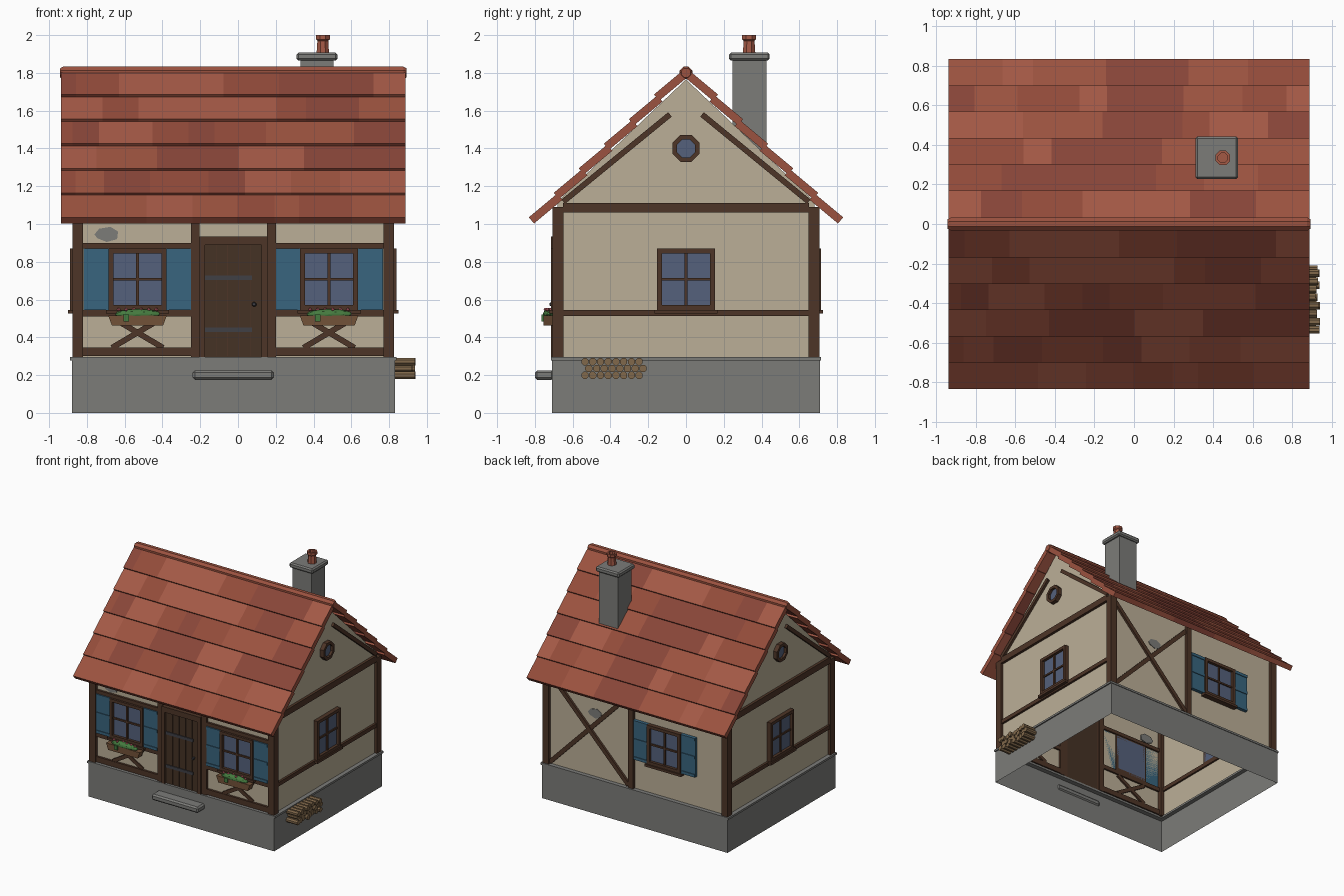
import bpy, bmesh, math, random
from mathutils import Matrix, Vector

if "Cube" in bpy.data.objects:
    bpy.data.objects.remove(bpy.data.objects["Cube"])

random.seed(4)
CX = -0.025                      # house centre in x
F, G = 0.68, 0.83                # wall distance: front/back, gables
ANG = {'front': 0, 'right': 90, 'back': 180, 'left': 270}


def mat(name, *c):
    m = bpy.data.materials.new(name)
    m.diffuse_color = (*c, 1)
    m.use_nodes = True
    m.node_tree.nodes["Principled BSDF"].inputs["Base Color"].default_value = m.diffuse_color
    return m


PLASTER = mat('plaster', .50, .43, .31)
TIMBER = mat('timber', .075, .035, .02)
DOOR = mat('door_wood', .06, .032, .018)
STONE = mat('stone', .20, .20, .19)
GLASS = mat('glass', .09, .12, .20)
BLUE = mat('shutter_blue', .04, .13, .21)
IRON = mat('iron', .05, .05, .06)
BOX = mat('box_wood', .17, .085, .04)
GREEN = mat('leaves', .06, .20, .05)
PINK = mat('petals', .55, .12, .15)
LOG = mat('logs', .22, .14, .07)
TILES = [mat('tile_%d' % i, *c) for i, c in enumerate(
    [(.33, .085, .05), (.29, .07, .042), (.37, .10, .06), (.25, .06, .04)])]


def finish(name, bm, mats, bevel=0):
    bmesh.ops.recalc_face_normals(bm, faces=bm.faces)
    me = bpy.data.meshes.new(name)
    bm.to_mesh(me)
    bm.free()
    ob = bpy.data.objects.new(name, me)
    bpy.context.collection.objects.link(ob)
    for m in mats:
        me.materials.append(m)
    if bevel:
        b = ob.modifiers.new('bevel', 'BEVEL')
        b.width, b.segments = bevel, 1
    return ob


def side_matrix(side):
    return Matrix.Translation((CX, 0, 0)) @ Matrix.Rotation(math.radians(ANG[side]), 4, 'Z')


def skin(bm, rings, nmats=1):
    for a, b in zip(rings, rings[1:]):
        idx = random.randrange(nmats)
        for i in range(len(a)):
            j = (i + 1) % len(a)
            bm.faces.new((a[i], a[j], b[j], b[i])).material_index = idx
    bm.faces.new(rings[0])
    bm.faces.new(rings[-1])


def prism(name, side, pts, cuts, mats, bevel=0):
    """Outline (u, z) on one side of the house, extruded outwards through the cuts."""
    bm, M = bmesh.new(), side_matrix(side)
    mats = mats if isinstance(mats, list) else [mats]
    skin(bm, [[bm.verts.new(M @ Vector((u, -d, z))) for u, z in pts] for d in cuts], len(mats))
    return finish(name, bm, mats, bevel)


def box(name, side, u0, u1, z0, z1, d0, d1, m, bevel=0):
    return prism(name, side, [(u0, z0), (u1, z0), (u1, z1), (u0, z1)], [d0, d1], m, bevel)


def beam(name, side, p, q, w, d0, d1, m=TIMBER):
    p, q = Vector(p), Vector(q)
    n = Vector((p.y - q.y, q.x - p.x)).normalized() * w / 2
    return prism(name, side, [p - n, q - n, q + n, p + n], [d0, d1], m)


def lathe(name, pos, axis, profile, n, m):
    bm = bmesh.new()
    M = Matrix.Translation(pos) @ Vector(axis).to_track_quat('Z', 'Y').to_matrix().to_4x4()
    skin(bm, [[bm.verts.new(M @ Vector((r * math.cos((k + .5) * math.tau / n),
              r * math.sin((k + .5) * math.tau / n), h))) for k in range(n)] for r, h in profile])
    return finish(name, bm, [m])


# open-bottomed foundation and wall shells
def shell(name, outline, hx, m, gable):
    bm = bmesh.new()
    a, b = [[bm.verts.new((CX + s * hx, y, z)) for y, z in outline] for s in (-1, 1)]
    bm.faces.new(a)
    bm.faces.new(b)
    for i, j in ((0, 1), (len(a) - 2, len(a) - 1)):
        bm.faces.new((a[i], a[j], b[j], b[i]))
    finish(name, bm, [m])


shell('foundation', [(-.71, 0), (-.71, .285), (.71, .285), (.71, 0)], .855, STONE, False)
shell('walls', [(-F, .28), (-F, 1.12), (0, 1.765), (F, 1.12), (F, .28)], G, PLASTER, True)
for s, d, u in (('front', F, .86), ('back', F, .86), ('right', G, .715), ('left', G, .715)):
    box('foundation_ledge', s, -u, u, .278, .295, d - .01, d + .035, STONE)
box('door_step', 'front', -.215, .215, .175, .225, .70, .80, STONE, .012)


# window with frame, glass, bars, sill and optional shutters
def window(side, uc, D, z0=.545, z1=.87, shutters=True):
    w, b, zm = .153, .025, (z0 + z1) / 2
    box('window_glass', side, uc - w + .01, uc + w - .01, z0 + .01, z1 - .01, D - .01, D + .012, GLASS)
    for s in (-1, 1):
        a = uc + s * w
        box('window_jamb', side, a - s * b, a, z0, z1, D - .01, D + .035, TIMBER)
        if shutters:
            e = a + s * .132
            box('shutter', side, a, e, z0, z1, D, D + .022, BLUE)
            for z in (z0, zm - .012, z1 - .024):
                box('shutter_rail', side, a + s * .004, e - s * .004, z, z + .024, D, D + .028, BLUE)
    for z in (z0, z1 - b):
        box('window_rail', side, uc - w, uc + w, z, z + b, D - .01, D + .035, TIMBER)
    box('window_bar', side, uc - .007, uc + .007, z0, z1, D, D + .022, TIMBER)
    box('window_bar', side, uc - w, uc + w, zm - .007, zm + .007, D, D + .022, TIMBER)
    box('window_sill', side, uc - w - .015, uc + w + .015, z0 - .02, z0, D - .01, D + .045, TIMBER)


# corner posts
for side in ('front', 'back'):
    for s in (-1, 1):
        box('corner_post', side, s * .795, s * .852, .29, 1.09, .648, .706, TIMBER)

# front: posts, beams, windows, flower boxes (mirrored about the door)
for s in (-1, 1):
    box('front_post', 'front', s * .178, s * .225, .295, 1.09, F - .015, F + .022, TIMBER)
    for z0, z1 in ((.30, .345), (.51, .545), (.87, .90)):
        box('front_beam', 'front', s * .225, s * .795, z0, z1, F - .015, F + .018, TIMBER)
    uc = s * .507
    window('front', uc, F)
    for t in (-1, 1):
        beam('cross_brace', 'front', (uc - t * .135, .345), (uc + t * .135, .505), .03, F - .015, F + .012 + t * .003)
    prism('flower_box', 'front', [(uc - .135, .462), (uc + .135, .462), (uc + .155, .515), (uc - .155, .515)],
          [F + .02, F + .075], BOX)
    x, y = CX + uc, -F - .048
    bm = bmesh.new()
    bmesh.ops.create_icosphere(bm, subdivisions=2, radius=1, matrix=Matrix.Translation((x, y, .522))
                               @ Matrix.Diagonal((.125, .03, .028, 1)))
    finish('flower_leaves', bm, [GREEN])
    beam('trailing_leaf', 'front', (uc - .06, .52), (uc - .06, .485), .03, F + .07, F + .085, GREEN)
    for i in range(6):
        px = x - .1 + .04 * i
        lathe('flower', (px, y + random.uniform(-.015, .015), .538), (0, 0, 1),
              [(.003, 0), (.011, .008), (.005, .018)], 6, PINK)

# door
box('door_panel', 'front', -.155, .155, .295, .895, F - .01, F + .015, DOOR)
for s in (-1, 1):
    box('door_jamb', 'front', s * .15, s * .18, .295, .935, F - .01, F + .035, TIMBER)
box('door_lintel', 'front', -.18, .18, .89, .935, F - .01, F + .035, TIMBER)
for i in range(1, 5):
    u = -.15 + i * .06
    box('door_plank_seam', 'front', u - .002, u + .002, .30, .89, F, F + .018, TIMBER)
for z in (.44, .715):
    box('door_hinge', 'front', -.15, .10, z - .012, z + .012, F, F + .022, IRON)
lathe('door_knob', (CX + .11, -F - .01, .575), (0, -1, 0), [(.006, 0), (.006, .015), (.013, .02), (.008, .032)], 8, IRON)

# back: middle post, crossed braces, shuttered window
box('back_post', 'back', -.07, -.02, .295, 1.09, F - .015, F + .022, TIMBER)
for t, (p, q) in enumerate((((-.795, .31), (-.07, 1.05)), ((-.795, 1.05), (-.07, .31)))):
    beam('back_brace', 'back', p, q, .035, F - .015, F + .014 + t * .004)
window('back', .267, F)

# bare stone patches where plaster has fallen
for side, uc, zc in (('front', -.67, .945), ('back', -.385, .82)):
    prism('bare_stone_patch', side, [(uc - .065, zc), (uc - .04, zc + .03), (uc + .02, zc + .04), (uc + .06, zc + .015),
          (uc + .055, zc - .025), (uc, zc - .04), (uc - .05, zc - .02)], [F - .01, F + .005], STONE)

# gables: beams, barge braces, square and octagonal windows
for side, sx in (('right', 1), ('left', -1)):
    box('gable_beam', side, -.65, .65, 1.06, 1.112, G - .015, G + .022, TIMBER)
    box('gable_sill_beam', side, -.65, .65, .512, .545, G - .015, G + .018, TIMBER)
    window(side, 0, G, shutters=False)
    for s in (-1, 1):
        beam('gable_brace', side, (s * .65, 1.118), (s * .085, 1.58), .03, G - .015, G + .02)
    lathe('round_window_frame', (CX + sx * G, 0, 1.40), (sx, 0, 0),
          [(.052, 0), (.052, .035), (.077, .035), (.077, 0)], 8, TIMBER)
    lathe('round_window_glass', (CX + sx * G, 0, 1.40), (sx, 0, 0), [(.053, 0), (.053, .015)], 8, GLASS)

# roof: six overlapping tile rows per slope, split into random shades
H = .9125
for side in ('right', 'left'):
    for i in range(6):
        y, z = .17 + .1325 * i, 1.685 - .130 * i
        cuts, x = [-H], -H + random.uniform(.08, .3)
        while x < H - .06:
            cuts.append(x)
            x += random.uniform(.12, .32)
        prism('roof_tile_row', side, [(y, z), (y - .028, z - .032), (y - .178, z + .093), (y - .15, z + .125)],
              cuts + [H], TILES)
lathe('roof_ridge', (CX, 0, 1.80), (1, 0, 0), [(.026, -.917), (.036, -.90), (.036, .90), (.026, .917)], 8, TILES[0])

# chimney (back side of the roof)
box('chimney_stack', 'front', .355, .53, 1.30, 1.87, -.425, -.245, STONE)
box('chimney_cap', 'front', .335, .551, 1.865, 1.907, -.443, -.228, STONE, .01)
lathe('chimney_pot', (.449, .334, 1.90), (0, 0, 1),
      [(.036, 0), (.031, .07), (.040, .078), (.040, .10), (.026, .10), (.026, .03)], 8, TILES[2])

# stacked logs against the right side
for r in range(3):
    for k in range(8):
        y = -.535 + .041 * k + (.0205 if r % 2 else 0)
        end = .94 if (r, k) == (0, 3) else random.uniform(.915, .94)
        lathe('firewood_log', (.80, y, .199 + .036 * r), (1, 0, 0), [(.0205, 0), (.0205, end - .80)], 8, LOG)
